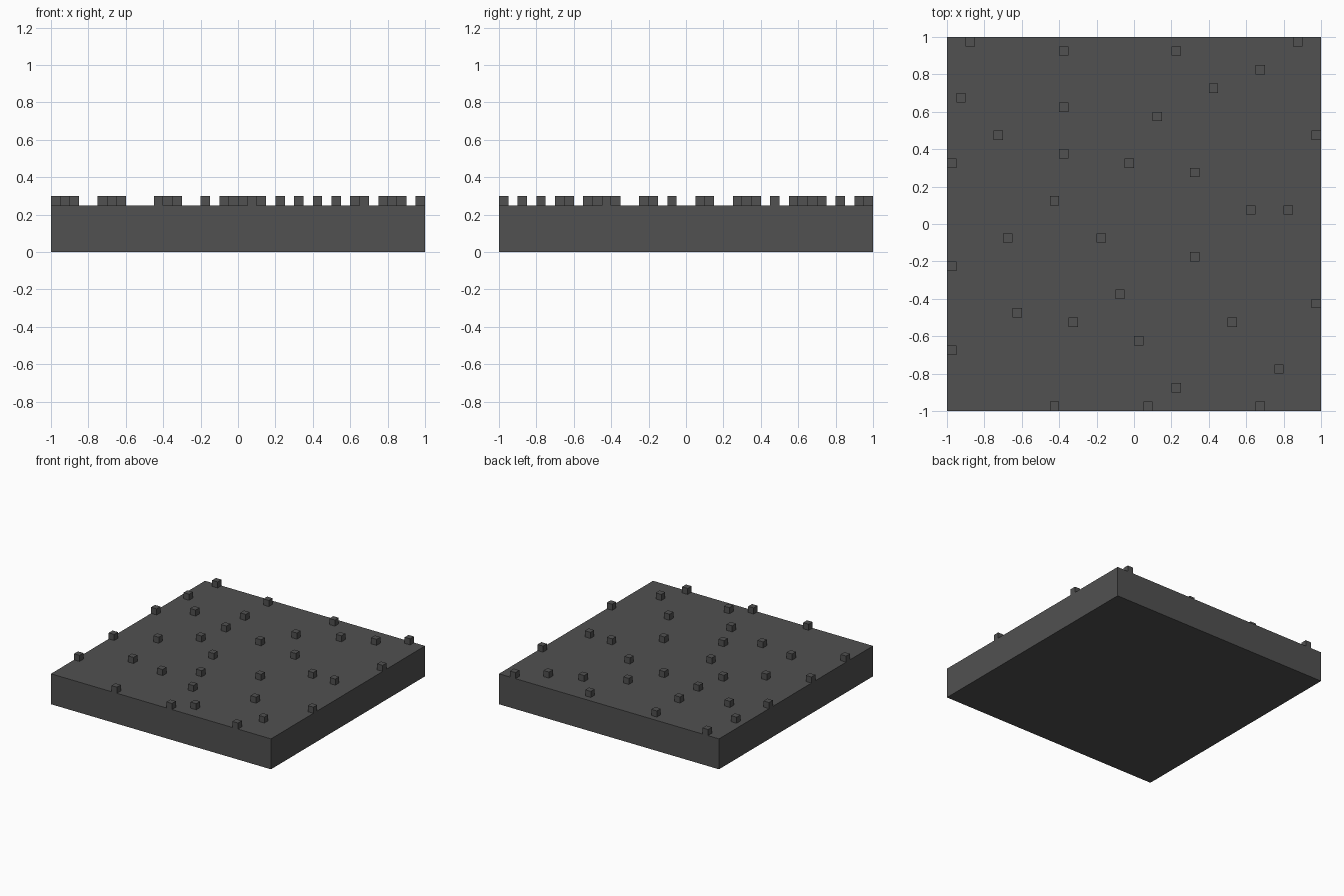
import bpy
import bmesh
from mathutils import Matrix

cube = bpy.data.objects.get("Cube")
if cube:
    bpy.data.objects.remove(cube, do_unlink=True)

SLAB_HEIGHT = 0.25
STUD = 0.05

# Stud centres on the top of the slab
STUDS = [
    (-0.875, 0.975), (-0.375, 0.925), (0.225, 0.925), (0.875, 0.975),
    (0.675, 0.825), (0.425, 0.725), (-0.925, 0.675), (-0.375, 0.625),
    (0.125, 0.575), (-0.725, 0.475), (0.975, 0.475), (-0.375, 0.375),
    (-0.975, 0.325), (-0.025, 0.325), (0.325, 0.275), (-0.425, 0.125),
    (0.625, 0.075), (0.825, 0.075), (-0.675, -0.075), (-0.175, -0.075),
    (0.325, -0.175), (-0.975, -0.225), (-0.075, -0.375), (0.975, -0.425),
    (-0.625, -0.475), (-0.325, -0.525), (0.525, -0.525), (0.025, -0.625),
    (-0.975, -0.675), (0.775, -0.775), (0.225, -0.875), (-0.425, -0.975),
    (0.075, -0.975), (0.675, -0.975),
]

# Single dark grey material
grey = bpy.data.materials.new("dark_grey")
grey.use_nodes = True
colour = (0.082, 0.082, 0.082, 1.0)
grey.diffuse_color = colour
bsdf = next(n for n in grey.node_tree.nodes if n.type == "BSDF_PRINCIPLED")
bsdf.inputs["Base Color"].default_value = colour


def boxes(name, centres, size):
    """One flat-shaded mesh object holding a box at every centre."""
    bm = bmesh.new()
    for centre in centres:
        bmesh.ops.create_cube(
            bm, size=1.0,
            matrix=Matrix.Translation(centre) @ Matrix.Diagonal((*size, 1.0)))
    mesh = bpy.data.meshes.new(name)
    bm.to_mesh(mesh)
    bm.free()
    mesh.materials.append(grey)
    obj = bpy.data.objects.new(name, mesh)
    bpy.context.collection.objects.link(obj)
    return obj


# Square base slab
boxes("slab", [(0, 0, SLAB_HEIGHT / 2)], (2, 2, SLAB_HEIGHT))

# Small cubes scattered over the top
boxes("studs", [(x, y, SLAB_HEIGHT + STUD / 2) for x, y in STUDS], (STUD,) * 3)
